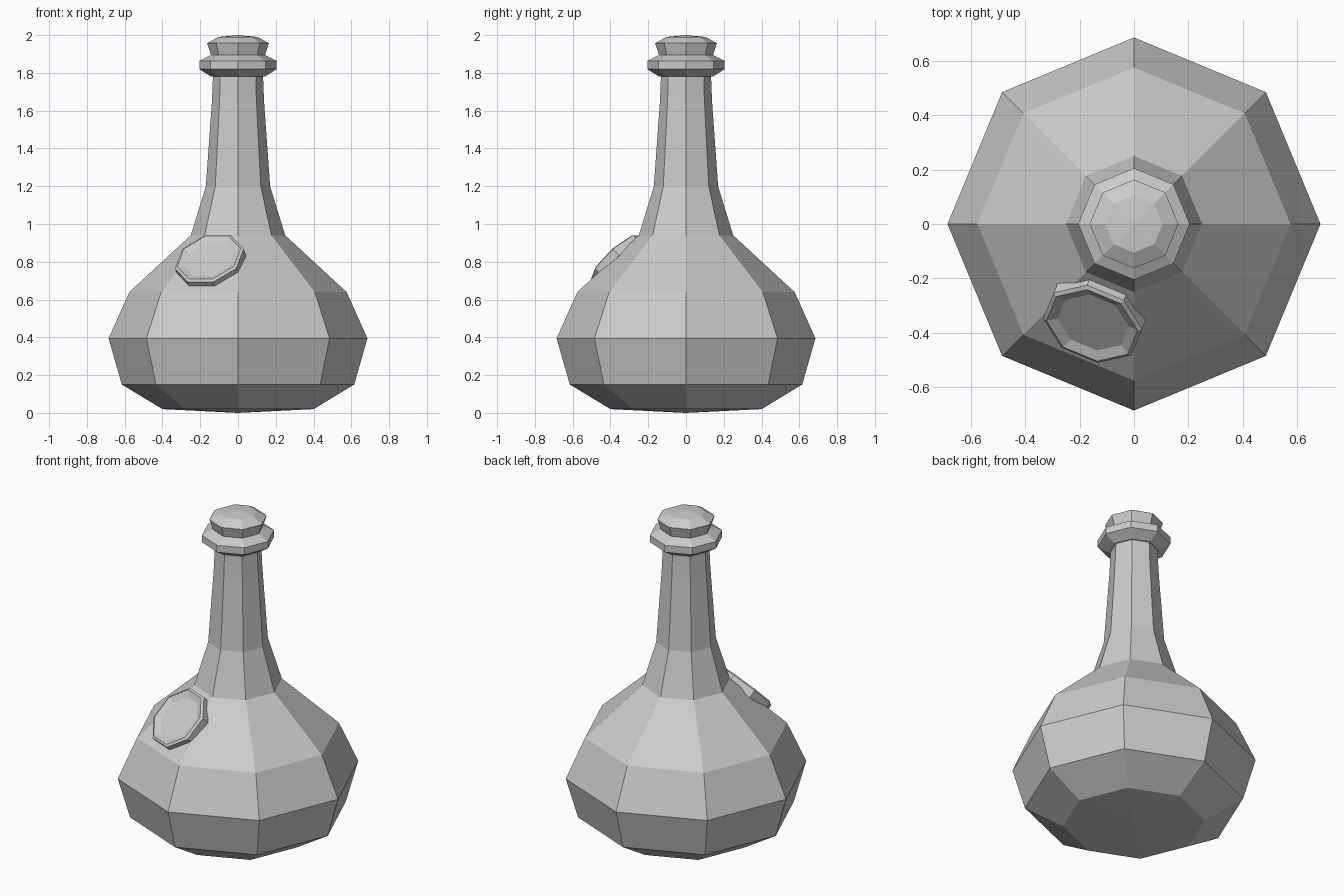
import bpy, bmesh
from math import cos, sin, tau, radians
from mathutils import Matrix, Vector

if "Cube" in bpy.data.objects:
    bpy.data.objects.remove(bpy.data.objects["Cube"])


def lathe(name, profile, sides=8, phase=0.0):
    """Revolve (radius, height) points; zero radius makes a pole."""
    bm = bmesh.new()
    rings = []
    for r, z in profile:
        if r == 0:
            rings.append([bm.verts.new((0, 0, z))] * sides)
        else:
            rings.append([bm.verts.new((r * cos(phase + tau * i / sides),
                                        r * sin(phase + tau * i / sides), z))
                          for i in range(sides)])
    for a, b in zip(rings, rings[1:]):
        for i in range(sides):
            j = (i + 1) % sides
            bm.faces.new(list(dict.fromkeys((a[i], a[j], b[j], b[i]))))
    bmesh.ops.recalc_face_normals(bm, faces=bm.faces)
    mesh = bpy.data.meshes.new(name)
    bm.to_mesh(mesh)
    bm.free()
    obj = bpy.data.objects.new(name, mesh)
    bpy.context.collection.objects.link(obj)
    return obj


# Bulbous body and tapering neck
lathe("bottle_body", [(0, 0), (0.40, 0.02), (0.615, 0.15), (0.685, 0.395),
                      (0.575, 0.64), (0.25, 0.94), (0.17, 1.20),
                      (0.138, 1.65), (0.132, 1.80), (0, 1.80)])

# Collar round the mouth
lathe("lip", [(0, 1.782), (0.145, 1.782), (0.205, 1.82), (0.205, 1.863),
              (0.145, 1.894), (0, 1.894)])

# Domed stopper
lathe("stopper", [(0, 1.87), (0.14, 1.885), (0.163, 1.957), (0.105, 1.99), (0, 2.0)])

# Dished seal lying on the front-left shoulder facet
seal = lathe("seal", [(0, -0.02), (0.19, -0.02), (0.19, 0.03), (0.175, 0.038),
                      (0.137, 0.022), (0, 0.022)], phase=tau / 16)
a = radians(247.5)
out = Vector((cos(a), sin(a), 0))
u = Vector((-sin(a), cos(a), 0))
normal = (out + Vector((0, 0, 1))).normalized()
v = normal.cross(u)
turn = Matrix((u, v, normal)).transposed().to_4x4()
seal.matrix_world = Matrix.Translation(out * 0.376 + Vector((0, 0, 0.795))) @ turn
